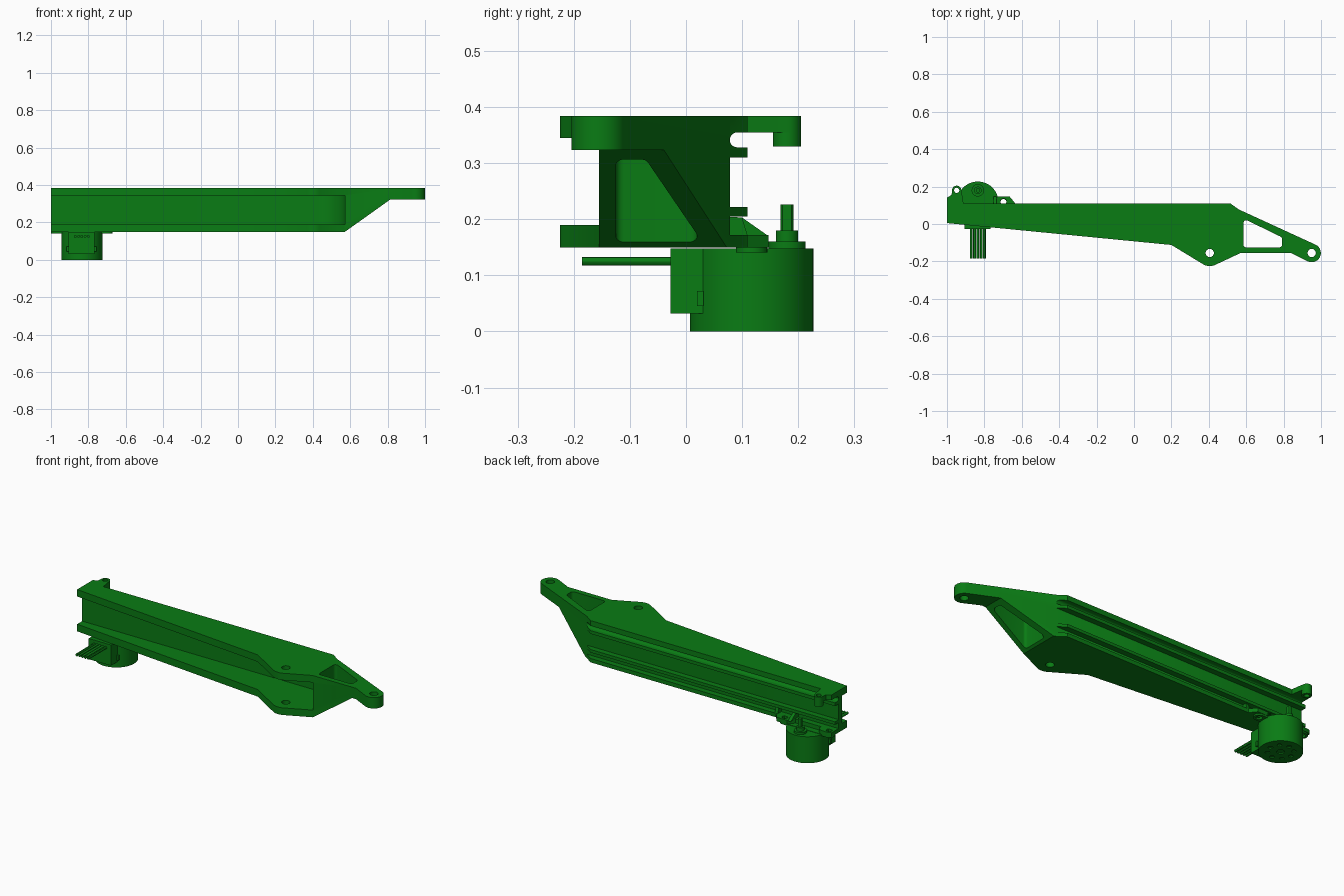
import bpy, bmesh, math
from mathutils import Vector

if "Cube" in bpy.data.objects:
    bpy.data.objects.remove(bpy.data.objects["Cube"])

green = bpy.data.materials.new("green")
green.diffuse_color = (0.003, 0.2, 0.007, 1)
green.use_nodes = True
green.node_tree.nodes["Principled BSDF"].inputs["Base Color"].default_value = green.diffuse_color


def prism(name, pts, lo, hi, axis="z"):
    """Extrude a 2D outline along z, or an xz outline along y, or a yz outline along x."""
    place = {"z": lambda a, b, c: (a, b, c),
             "y": lambda a, b, c: (a, c, b),
             "x": lambda a, b, c: (c, a, b)}[axis]
    bm = bmesh.new()
    face = bm.faces.new([bm.verts.new(place(a, b, lo)) for a, b in pts])
    top = bmesh.ops.extrude_face_region(bm, geom=[face])["geom"]
    bmesh.ops.translate(bm, vec=Vector(place(0, 0, hi - lo)),
                        verts=[v for v in top if isinstance(v, bmesh.types.BMVert)])
    bmesh.ops.recalc_face_normals(bm, faces=bm.faces)
    mesh = bpy.data.meshes.new(name)
    bm.to_mesh(mesh)
    bm.free()
    mesh.materials.append(green)
    ob = bpy.data.objects.new(name, mesh)
    bpy.context.collection.objects.link(ob)
    return ob


def arc(cx, cy, r, a0, a1, n=16):
    return [(cx + r * math.cos(math.radians(a0 + (a1 - a0) * i / n)),
             cy + r * math.sin(math.radians(a0 + (a1 - a0) * i / n))) for i in range(n + 1)]


def disc(name, cx, cy, r, lo, hi, n=48):
    return prism(name, arc(cx, cy, r, 0, 360, n)[:-1], lo, hi)


def rect(x0, y0, x1, y1):
    return [(x0, y0), (x1, y0), (x1, y1), (x0, y1)]


def cut(ob, *cutters):
    bpy.context.view_layer.objects.active = ob
    for c in cutters:
        m = ob.modifiers.new("cut", "BOOLEAN")
        m.operation, m.solver, m.object = "DIFFERENCE", "EXACT", c
        bpy.ops.object.modifier_apply(modifier=m.name)
        bpy.data.objects.remove(c)


# Main arm: full plan outline with rounded pivot lugs
outline = ([(-1, 0.005), (0.2, -0.112)]
           + arc(0.405, -0.155, 0.07, 240, 295, 8)
           + [(0.57, -0.155), (0.84, -0.155)]
           + arc(0.95, -0.155, 0.049, 245, 425, 20)
           + [(0.56, 0.078), (0.515, 0.11), (-1, 0.11)])
arm = prism("arm", outline, 0.15, 0.384)

# Front channel in front of a straight web, rounded into the solid tail
pocket = ([(-1.1, -0.4), (-1.1, 0.05)] + arc(0.422, -0.1, 0.15, 90, 0, 20) + [(0.572, -0.4)])
cut(arm, prism("c", pocket, 0.19, 0.345))

# Long grooves on the back
for lo, hi in ((0.172, 0.205), (0.222, 0.31)):
    cut(arm, prism("c", rect(-1.1, 0.078, 0.6, 0.3), lo, hi))
round_groove = [(0.3, 0.328)] + [(0.3, 0.355)] + arc(0.0915, 0.3415, 0.0135, 90, 270, 10)
cut(arm, prism("c", round_groove, -1.1, 0.6, "x"))

# Sloping underside of the tail, triangular window, pivot holes
cut(arm,
    prism("c", [(0.572, 0.1), (0.572, 0.15), (0.815, 0.323), (1.1, 0.323), (1.1, 0.1)],
          -0.5, 0.5, "y"),
    prism("c", arc(0.6, -0.11, 0.015, 180, 270, 5) + arc(0.777, -0.11, 0.015, 270, 360, 5)
          + arc(0.777, -0.081, 0.015, 0, 65, 5) + arc(0.6, 0.005, 0.015, 65, 180, 6), 0.1, 0.5),
    disc("c", 0.405, -0.155, 0.022, 0.1, 0.5, 24),
    disc("c", 0.95, -0.155, 0.022, 0.1, 0.5, 24))

# Upper hook tab with a boss
tab = prism("upper_tab", [(-1, 0.1), (-0.91, 0.1), (-0.918, 0.15)]
            + arc(-0.948, 0.18, 0.025, 0, 180, 14) + [(-0.975, 0.155), (-1, 0.142)], 0.355, 0.384)
boss = disc("upper_tab_boss", -0.948, 0.18, 0.025, 0.33, 0.355, 32)
for ob in (tab, boss):
    cut(ob, disc("c", -0.948, 0.18, 0.014, 0.1, 0.5, 24))

# Motor position and the two lower mounting tabs
mx, my = -0.835, 0.117
right_tab = prism("lower_tab_right", [(-0.755, 0.07), (-0.63, 0.07), (-0.635, 0.11), (-0.665, 0.147),
                                      (-0.73, 0.147), (-0.755, 0.11)], 0.15, 0.172)
left_tab = prism("lower_tab_left", [(-1, 0.07), (-0.91, 0.07), (-0.915, 0.13), (-0.94, 0.147),
                                    (-0.98, 0.147), (-1, 0.14)], 0.15, 0.172)
for ob, x in ((right_tab, mx + 0.137), (left_tab, mx - 0.137)):
    cut(ob, disc("c", x, 0.12, 0.016, 0.1, 0.2, 24))
for x in (-0.752, -0.645):
    prism("tab_gusset", [(0.07, 0.17), (0.147 if x < -0.7 else 0.11, 0.17), (0.1, 0.203), (0.07, 0.205)],
          x, x + 0.018, "x")

# Motor can with vent holes in the base
can = disc("motor_can", mx, my, 0.11, 0, 0.148, 64)
for i in range(8):
    a = math.tau * i / 8
    cut(can, disc("c", mx + 0.065 * math.cos(a), my + 0.065 * math.sin(a), 0.012, -0.02, 0.006, 16))
cut(can, disc("c", mx, my, 0.02, -0.02, 0.006, 24))

# Motor ears, gearbox hub and flatted shaft
ears = prism("motor_ears", arc(mx + 0.137, my, 0.028, -90, 90, 12)
             + arc(mx - 0.137, my, 0.028, 90, 270, 12), 0.141, 0.15)
for s in (-1, 1):
    cut(ears, disc("c", mx + s * 0.137, my, 0.016, 0.1, 0.2, 24))
disc("motor_hub", mx, 0.18, 0.033, 0.148, 0.16)
disc("motor_collar", mx, 0.18, 0.02, 0.16, 0.18, 32)
prism("motor_shaft", arc(mx, 0.18, 0.0115, 45, 135, 8) + arc(mx, 0.18, 0.0115, 225, 315, 8), 0.18, 0.226)

# Connector box with side latches, and the five wires
prism("connector_box", rect(-0.905, -0.028, -0.768, 0.031), 0.032, 0.148)
for x in (-0.917, -0.768):
    prism("connector_latch", rect(x, 0.02, x + 0.012, 0.031), 0.045, 0.072)
for i in range(5):
    x = mx + (i - 2) * 0.0175
    prism("wire", arc(x, 0.125, 0.0075, 0, 360, 12)[:-1], -0.185, -0.02, "y")

# Smooth the curved sides, keep sharp edges
bpy.ops.object.select_all(action="DESELECT")
for ob in bpy.context.scene.objects:
    ob.select_set(True)
    bpy.context.view_layer.objects.active = ob
bpy.ops.object.shade_smooth_by_angle(angle=math.radians(30))
